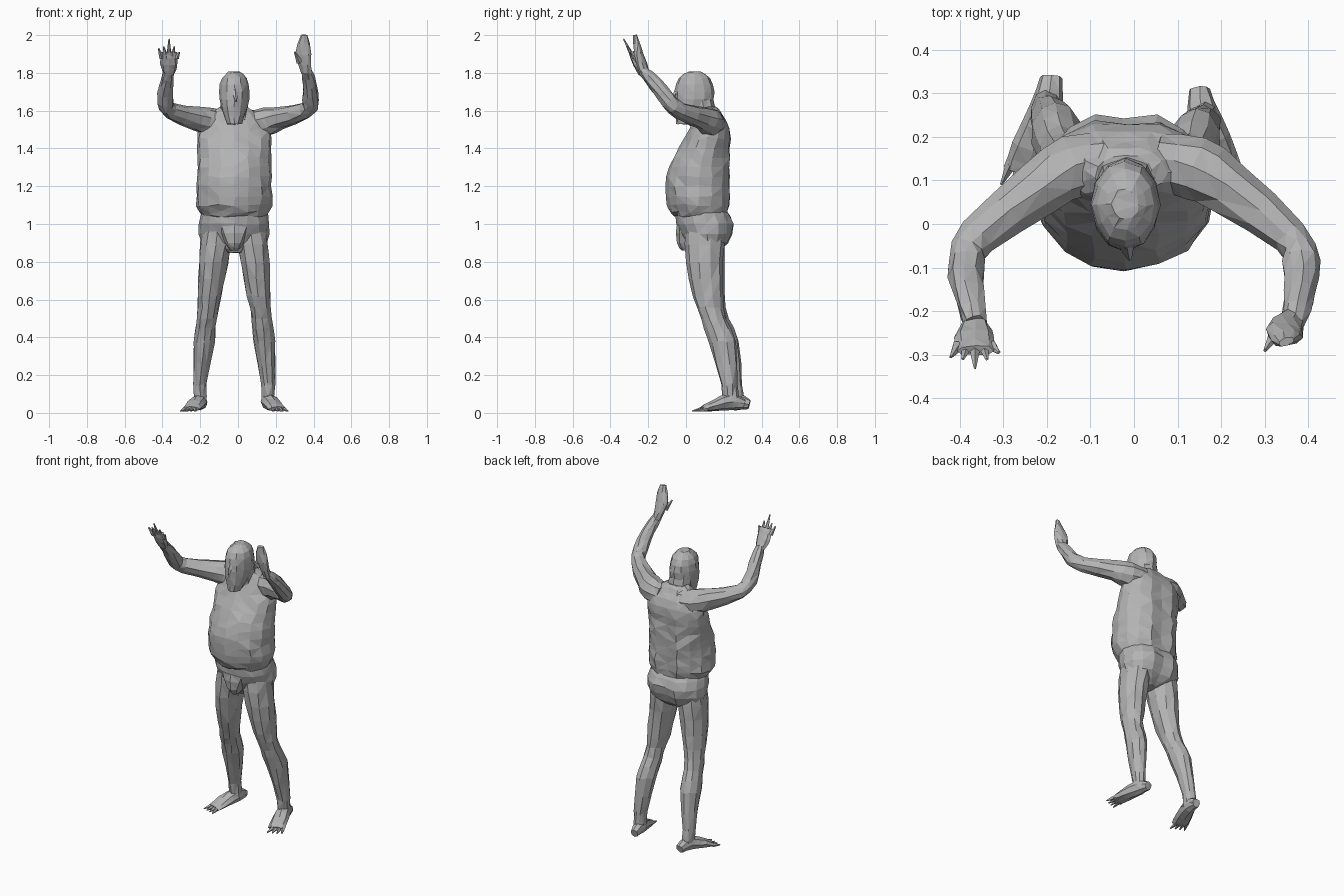
import bpy
import bmesh
import math
import random
from mathutils import Vector

random.seed(4)
default_cube = bpy.data.objects.get("Cube")
if default_cube:
    bpy.data.objects.remove(default_cube, do_unlink=True)

# One plain stone grey for the whole figure
grey = bpy.data.materials.new("stone grey")
grey.use_nodes = True
colour = (0.45, 0.45, 0.45, 1)
grey.diffuse_color = colour
grey.node_tree.nodes["Principled BSDF"].inputs["Base Color"].default_value = colour

MIDLINE = -0.02   # the body stands slightly off centre
UP = Vector((0, 0, 1))
ACROSS = Vector((1, 0, 0))
BACK = Vector((0, 1, 0))


def add_between_rows(rows):
    """Put one smoothly interpolated row between each pair of rows."""
    rows = [Vector(row) for row in rows]
    result = [rows[0]]
    for i in range(1, len(rows)):
        before = rows[max(i - 2, 0)]
        after = rows[min(i + 1, len(rows) - 1)]
        start, end = rows[i - 1], rows[i]
        bulge = (start + end - before - after) / 16
        result += [(start + end) / 2 + bulge, end]
    return result


def ring_axes(centres, i, level):
    """Sideways and depth directions of one ring."""
    if level:
        return ACROSS, BACK
    following = centres[min(i + 1, len(centres) - 1)]
    previous = centres[max(i - 1, 0)]
    path = (following - previous).normalized()
    sideways = path.cross(UP).normalized()
    return sideways, sideways.cross(path)


def loft(name, rows, sides=10, level=False, rough=0.004, groove=0):
    """Skin a run of oval rings given as (x, y, z, half width, half depth).
    Level rings stay horizontal, the others turn to follow the path."""
    rows = add_between_rows(rows)
    centres = [Vector(row[:3]) for row in rows]
    bm = bmesh.new()
    rings = []
    for i, (centre, row) in enumerate(zip(centres, rows)):
        sideways, deep = ring_axes(centres, i, level)
        ring = []
        for k in range(sides):
            angle = math.tau * k / sides
            dent = groove if k == 0 else 0      # furrow along the back
            point = centre + sideways * row[3] * math.sin(angle)
            point += deep * row[4] * (math.cos(angle) - dent)
            point += Vector([random.uniform(-rough, rough) for axis in "xyz"])
            ring.append(bm.verts.new(point))
        rings.append(ring)
    for low, high in zip(rings, rings[1:]):
        for k in range(sides):
            n = (k + 1) % sides
            bm.faces.new((low[k], low[n], high[n], high[k]))
    bm.faces.new(rings[0])
    bm.faces.new(rings[-1])
    bmesh.ops.triangulate(bm, faces=bm.faces[:])
    bmesh.ops.recalc_face_normals(bm, faces=bm.faces[:])
    mesh = bpy.data.meshes.new(name)
    bm.to_mesh(mesh)
    bm.free()
    mesh.materials.append(grey)
    part = bpy.data.objects.new(name, mesh)
    bpy.context.collection.objects.link(part)


def stack(rows):
    """Rings centred on the midline, given as (z, half width, front y, back y)."""
    return [(MIDLINE, (front + back) / 2, z, wide, (back - front) / 2)
            for z, wide, front, back in rows]


def spike(name, base, tip, radius):
    """A short tapering finger, toe or nose."""
    narrow = radius / 4
    loft(name, [(*base, radius, radius), (*tip, narrow, narrow)], sides=5, rough=0.001)


def fan(name, root, spread, reach, lengths, radius):
    """A row of fingers or toes that splay apart along the spread direction."""
    root, spread, reach = Vector(root), Vector(spread), Vector(reach)
    for i, length in enumerate(lengths):
        offset = spread * (i / (len(lengths) - 1) - 0.5)
        spike(f"{name}_{i}", root + offset * 0.7, root + offset + reach * length, radius)


# Torso with a round belly that overhangs the hips
loft("torso", stack([
    (1.04, 0.17, -0.06, 0.22),
    (1.1, 0.2, -0.1, 0.24),
    (1.2, 0.2, -0.11, 0.24),
    (1.3, 0.195, -0.09, 0.24),
    (1.4, 0.195, -0.04, 0.24),
    (1.5, 0.19, 0.02, 0.24),
    (1.58, 0.13, 0.05, 0.2),
    (1.62, 0.07, 0.06, 0.16),
]), sides=16, level=True, rough=0.006, groove=0.1)

# Hips and seat
loft("hips", stack([
    (0.85, 0.05, 0.03, 0.16),
    (0.9, 0.17, 0, 0.23),
    (1, 0.185, -0.05, 0.265),
    (1.08, 0.17, -0.05, 0.22),
]), sides=16, level=True, groove=0.14)
loft("brief_front", stack([
    (0.86, 0.02, -0.02, 0.05),
    (0.9, 0.05, -0.05, 0.06),
    (1, 0.1, -0.05, 0.06),
]), sides=8, level=True, rough=0.002)

# Neck and head, with the chin reaching down to the chest
loft("neck", stack([
    (1.52, 0.08, 0.03, 0.18),
    (1.68, 0.07, 0.02, 0.14),
]), sides=8, level=True)
loft("head", stack([
    (1.53, 0.04, -0.05, 0.04),
    (1.62, 0.07, -0.06, 0.13),
    (1.7, 0.08, -0.06, 0.15),
    (1.77, 0.065, -0.04, 0.125),
    (1.805, 0.03, 0.01, 0.08),
]), sides=12, level=True, rough=0.003)
spike("nose", (MIDLINE, -0.04, 1.71), (-0.01, -0.08, 1.65), 0.02)

# Legs, feet and arms, all listed by distance from the middle:
# legs and arms as (distance, y, z, radius), feet as (distance, y, z, width, height)
leg_rows = [
    (0.18, 0.25, 0.05, 0.035),
    (0.18, 0.24, 0.15, 0.036),
    (0.16, 0.2, 0.38, 0.058),
    (0.145, 0.15, 0.5, 0.053),
    (0.13, 0.12, 0.62, 0.063),
    (0.11, 0.1, 0.8, 0.08),
    (0.09, 0.1, 0.96, 0.085),
]
foot_rows = [
    (0.17, 0.32, 0.045, 0.025, 0.025),
    (0.18, 0.25, 0.06, 0.04, 0.045),
    (0.21, 0.16, 0.04, 0.05, 0.03),
    (0.23, 0.1, 0.02, 0.05, 0.013),
]
arm_rows = [
    (0.05, 0.15, 1.54, 0.06),
    (0.14, 0.13, 1.54, 0.075),
    (0.22, 0.08, 1.56, 0.062),
    (0.36, -0.03, 1.6, 0.045),
    (0.385, -0.09, 1.65, 0.043),
    (0.38, -0.16, 1.74, 0.038),
    (0.364, -0.23, 1.81, 0.026),
]
for label, side, step in (("right", -1, 0.015), ("left", 1, -0.012)):
    # One foot stands a little behind the other
    loft(label + "_leg", [
        (MIDLINE + side * x, y + step * (1 - z), z, radius, radius * 1.25)
        for x, y, z, radius in leg_rows], level=True)
    loft(label + "_foot", [
        (MIDLINE + side * x, y + step, z, wide, tall)
        for x, y, z, wide, tall in foot_rows], sides=8, rough=0.002)
    fan(label + "_toe", (MIDLINE + side * 0.235, 0.11 + step, 0.02),
        (side * 0.08, 0.03, 0), (side * 0.01, -0.05, -0.01), [1] * 4, 0.013)
    loft(label + "_arm", [
        (side * x, y, z, radius, radius) for x, y, z, radius in arm_rows], sides=9)

# Open right hand with spread fingers, the middle one longest
loft("right_hand", [
    (-0.365, -0.23, 1.8, 0.03, 0.024),
    (-0.365, -0.26, 1.85, 0.046, 0.022),
    (-0.365, -0.29, 1.91, 0.042, 0.013),
], sides=8, rough=0.002)
fan("right_finger", (-0.365, -0.28, 1.88), (0.11, 0, 0), (0, -0.05, 0.1),
    [0.5, 0.6, 1, 0.6, 0.3], 0.014)

# Left hand with closed fingers and a thumb
loft("left_hand", [
    (0.362, -0.22, 1.8, 0.03, 0.024),
    (0.345, -0.25, 1.9, 0.045, 0.024),
    (0.35, -0.27, 2, 0.02, 0.01),
], sides=8, rough=0.002)
spike("left_thumb", (0.325, -0.25, 1.86), (0.3, -0.29, 1.91), 0.018)
